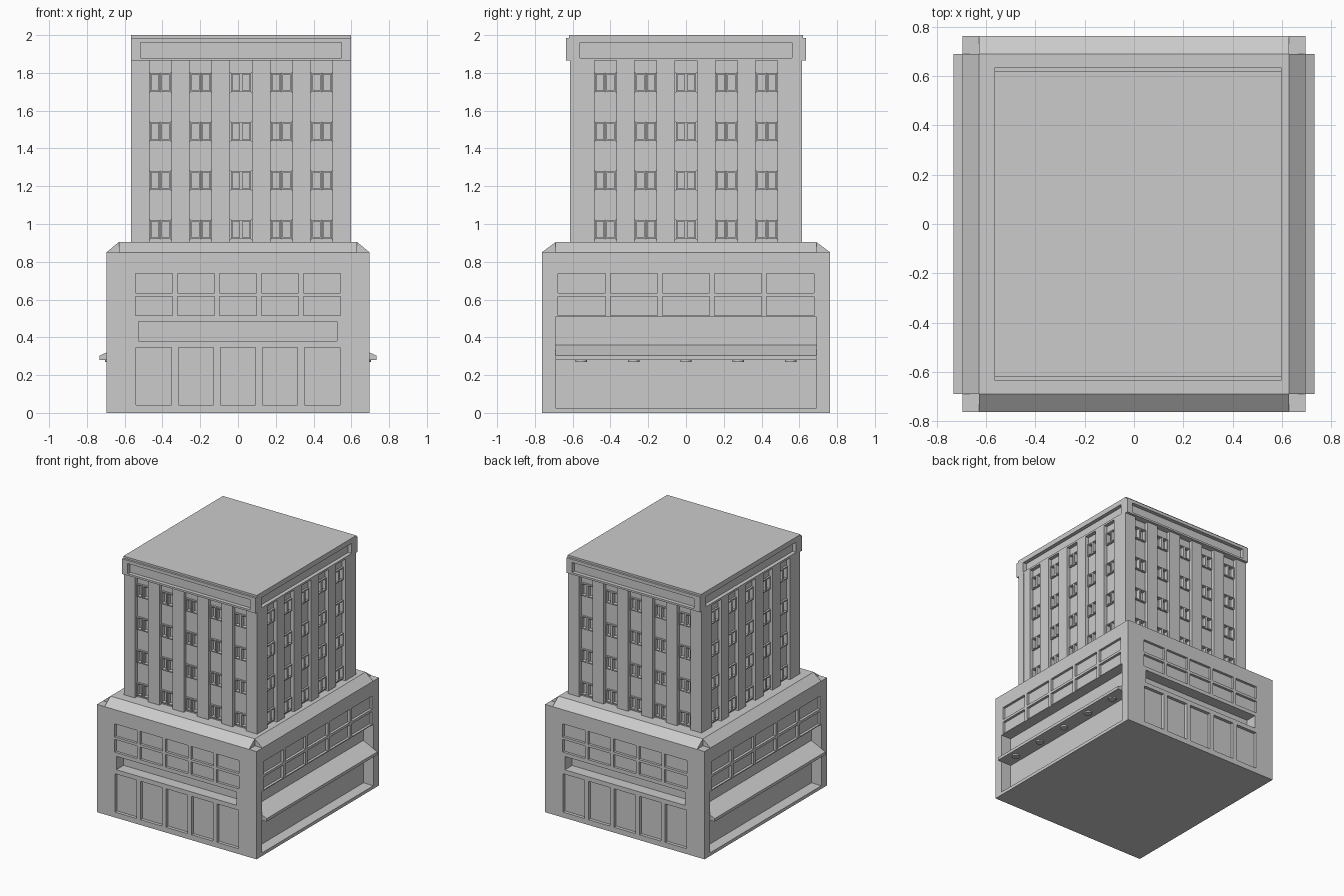
import bpy, bmesh, math
from mathutils import Matrix

if "Cube" in bpy.data.objects:
    bpy.data.objects.remove(bpy.data.objects["Cube"])

CX = 0.016          # tower sits slightly off centre
HALF = 0.582        # half width of a tower facade


def box(bm, x0, x1, y0, y1, z0, z1):
    size = Matrix.Diagonal((x1 - x0, y1 - y0, z1 - z0, 1))
    mid = Matrix.Translation(((x0 + x1) / 2, (y0 + y1) / 2, (z0 + z1) / 2))
    bmesh.ops.create_cube(bm, size=1, matrix=mid @ size)


def make(name, bm, matrix=None):
    bmesh.ops.recalc_face_normals(bm, faces=bm.faces)
    me = bpy.data.meshes.new(name)
    bm.to_mesh(me)
    bm.free()
    ob = bpy.data.objects.new(name, me)
    bpy.context.collection.objects.link(ob)
    if matrix:
        ob.matrix_world = matrix
    return ob


def prism(bm, profile, axis, a, b):
    """Extrude a 2D profile (horizontal, z) along the x or y axis."""
    def place(p, t):
        return (p[0], t, p[1]) if axis == 'y' else (t, p[0], p[1])
    lo = [bm.verts.new(place(p, a)) for p in profile]
    hi = [bm.verts.new(place(p, b)) for p in profile]
    n = len(profile)
    bm.faces.new(lo)
    bm.faces.new(hi[::-1])
    for i in range(n):
        j = (i + 1) % n
        bm.faces.new((lo[i], hi[i], hi[j], lo[j]))


def carve(ob, cutter):
    """Cut recesses, bake the result and drop the helper."""
    cutter.hide_render = True
    mod = ob.modifiers.new("recesses", 'BOOLEAN')
    mod.operation, mod.solver, mod.object = 'DIFFERENCE', 'EXACT', cutter
    bpy.context.view_layer.update()
    dg = bpy.context.evaluated_depsgraph_get()
    me = bpy.data.meshes.new_from_object(ob.evaluated_get(dg))
    ob.modifiers.clear()
    ob.data = me
    bpy.data.objects.remove(cutter)


# Podium with window, door, band and shopfront recesses
BX, BY = 0.696, 0.763
bm = bmesh.new()
box(bm, -BX, BX, -BY, BY, 0, 0.85)
podium = make("podium", bm)
cut = bmesh.new()
for s in (-1, 1):
    def front(x0, x1, z0, z1, depth):
        y = sorted((s * (BY - depth), s * (BY + 0.1)))
        box(cut, x0, x1, *y, z0, z1)

    def side(y0, y1, z0, z1, depth):
        x = sorted((s * (BX - depth), s * (BX + 0.1)))
        box(cut, *x, y0, y1, z0, z1)

    for i in range(-2, 3):
        for z0, z1 in ((0.515, 0.615), (0.635, 0.738)):
            front(i * 0.222 - 0.098, i * 0.222 + 0.098, z0, z1, 0.02)
            side(i * 0.276 - 0.125, i * 0.276 + 0.125, z0, z1, 0.02)
        front(i * 0.223 - 0.093, i * 0.223 + 0.093, 0.042, 0.345, 0.025)
    front(-0.527, 0.523, 0.38, 0.485, 0.09)
    side(-0.692, 0.692, 0.025, 0.508, 0.086)
carve(podium, make("podium_cutter", cut))

# Sloped terrace edge with open square corners
bm = bmesh.new()
prism(bm, [(-BX, 0.85), (BX, 0.85), (0.63, 0.905), (-0.63, 0.905)], 'y', -0.69, 0.69)
for s in (-1, 1):
    prism(bm, [(s * 0.69, 0.85), (s * BY, 0.85), (s * 0.69, 0.905)], 'x', -0.63, 0.63)
make("terrace_edge", bm)

# Canopies over the side shopfronts, with round downlights
for s, label in ((-1, "left"), (1, "right")):
    bm = bmesh.new()
    profile = [(0.60, 0.28), (0.733, 0.28), (0.733, 0.303), (0.61, 0.36), (0.60, 0.36)]
    prism(bm, [(s * x, z) for x, z in profile], 'y', -0.69, 0.69)
    make(label + "_canopy", bm)
    bm = bmesh.new()
    for i in range(-2, 3):
        bmesh.ops.create_cone(bm, cap_ends=True, segments=16, radius1=0.03, radius2=0.03,
                              depth=0.012,
                              matrix=Matrix.Translation((s * 0.675, i * 0.277, 0.275)))
    make(label + "_canopy_lights", bm)

# Tower core behind the facades
bm = bmesh.new()
box(bm, CX - HALF + 0.045, CX + HALF - 0.045, -0.57, 0.57, 0.89, 1.9)
make("tower_core", bm)

# Four identical facades: pilasters, spandrels and paired casements
PITCH, FLOORS = 0.2135, (0.97, 1.23, 1.49, 1.75)


def facade(name, matrix):
    bm = bmesh.new()
    for i in range(6):
        c = (i - 2.5) * PITCH
        box(bm, c - 0.0485, c + 0.0485, 0, 0.06, 0.90, 1.87)
    edges = [0.90] + [z + d for z in FLOORS for d in (-0.05, 0.05)] + [1.87]
    for i in range(-2, 3):
        c = i * PITCH
        for z0, z1 in zip(edges[::2], edges[1::2]):
            box(bm, c - 0.06, c + 0.06, 0.03, 0.06, z0, z1)
    make(name + "_wall", bm, matrix)
    bm = bmesh.new()
    for i in range(-2, 3):
        for z in FLOORS:
            for s in (-1, 1):
                c = i * PITCH + s * 0.0275
                for e in (-1, 1):
                    box(bm, c + e * 0.0225 - 0.004, c + e * 0.0225 + 0.004,
                        0.015, 0.05, z - 0.05, z + 0.05)
                    box(bm, c - 0.0185, c + 0.0185, 0.015, 0.05,
                        z + e * 0.046 - 0.004, z + e * 0.046 + 0.004)
    make(name + "_window_frames", bm, matrix)


for k, (name, dist) in enumerate((("front", 0.615), ("right", HALF),
                                  ("back", 0.615), ("left", HALF))):
    turn = Matrix.Rotation(k * math.pi / 2, 4, 'Z')
    facade(name, Matrix.Translation((CX, 0, 0)) @ turn @ Matrix.Translation((0, -dist, 0)))

# Cornice with a long sunken panel on each side
bm = bmesh.new()
box(bm, CX - HALF, CX + HALF, -0.636, 0.636, 1.865, 1.985)
cornice = make("cornice", bm)
cut = bmesh.new()
for s in (-1, 1):
    y = sorted((s * 0.606, s * 0.7))
    box(cut, CX - 0.533, CX + 0.533, *y, 1.88, 1.96)
    x = sorted((s * (HALF - 0.03), s * 0.7))
    box(cut, CX + x[0], CX + x[1], -0.562, 0.562, 1.88, 1.96)
carve(cornice, make("cornice_cutter", cut))

# Roof slab
bm = bmesh.new()
box(bm, CX - HALF, CX + HALF, -0.62, 0.62, 1.98, 2.0)
make("roof_slab", bm)
